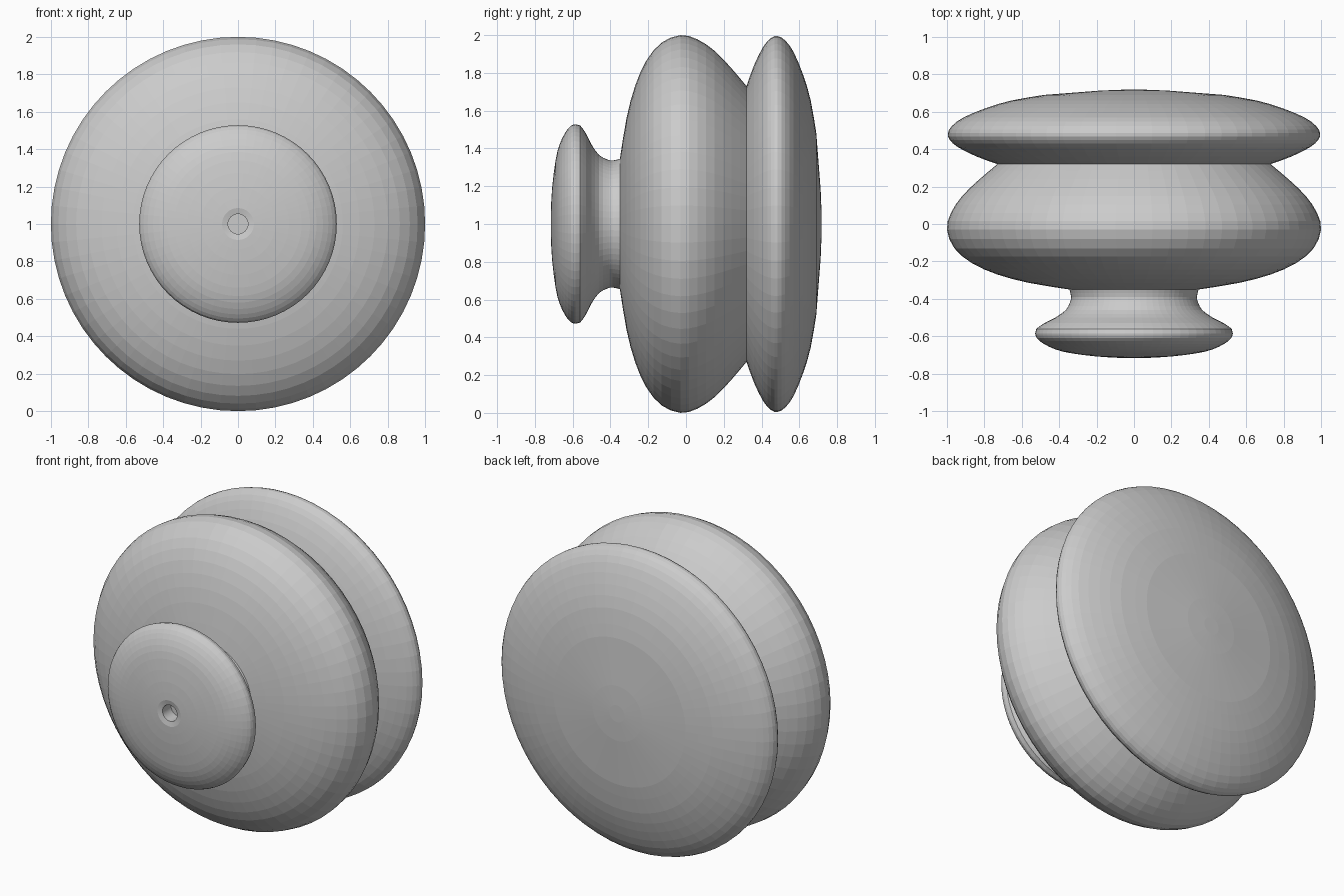
import bpy, bmesh
from math import cos, sin, pi

if "Cube" in bpy.data.objects:
    bpy.data.objects.remove(bpy.data.objects["Cube"])

SEG = 64
AXIS_Z = 1.0


def smooth_profile(pts, steps=2):
    """Catmull-Rom refinement of a (y, radius) profile."""
    out = []
    for i in range(len(pts) - 1):
        a, b, c, d = (pts[max(i - 1, 0)], pts[i], pts[i + 1],
                      pts[min(i + 2, len(pts) - 1)])
        for s in range(steps):
            t = s / steps
            out.append(tuple(0.5 * (2 * q + (r - p) * t
                             + (2 * p - 5 * q + 4 * r - w) * t * t
                             + (3 * q - p - 3 * r + w) * t ** 3)
                             for p, q, r, w in zip(a, b, c, d)))
    return out + [pts[-1]]


def lathe(name, profile, cap_start=False, cap_end=False):
    """Spin a front-to-back profile about the y-parallel axis."""
    bm = bmesh.new()
    rings = [[bm.verts.new((r * cos(2 * pi * k / SEG), y,
                            AXIS_Z + r * sin(2 * pi * k / SEG)))
              for k in range(SEG)] for y, r in profile]
    for a, b in zip(rings, rings[1:]):
        for k in range(SEG):
            n = (k + 1) % SEG
            bm.faces.new((a[k], a[n], b[n], b[k]))
    if cap_start:
        bm.faces.new(rings[0][::-1])
    if cap_end:
        bm.faces.new(rings[-1])
    bm.normal_update()
    # make every face point outward (first cap excluded from guesswork)
    bmesh.ops.recalc_face_normals(bm, faces=bm.faces)
    mesh = bpy.data.meshes.new(name)
    bm.to_mesh(mesh)
    bm.free()
    obj = bpy.data.objects.new(name, mesh)
    bpy.context.collection.objects.link(obj)
    return obj


# Front knob: small pin hole, domed face, rim and concave neck
hole = [(-0.62, 0.053), (-0.708, 0.053)]
face = smooth_profile([(-0.715, 0.085), (-0.708, 0.2), (-0.69, 0.34),
                       (-0.67, 0.42), (-0.64, 0.483), (-0.61, 0.52),
                       (-0.585, 0.528)])
neck = smooth_profile([(-0.56, 0.522), (-0.53, 0.48), (-0.50, 0.42),
                       (-0.46, 0.365), (-0.42, 0.343), (-0.39, 0.336),
                       (-0.35, 0.345)])
lathe("knob", hole + face + neck, cap_start=True, cap_end=True)

# Main rounded body
body = smooth_profile([(-0.35, 0.345), (-0.315, 0.56), (-0.27, 0.73),
                       (-0.21, 0.865), (-0.13, 0.96), (-0.03, 1.0),
                       (0.06, 0.978), (0.15, 0.918), (0.24, 0.825),
                       (0.32, 0.73)])
lathe("body", body, cap_start=True, cap_end=True)

# Thinner rear flange with a shallow domed back
flange = smooth_profile([(0.32, 0.73), (0.36, 0.84), (0.41, 0.94),
                         (0.45, 0.985), (0.485, 0.995), (0.525, 0.972),
                         (0.57, 0.91), (0.62, 0.79), (0.66, 0.655),
                         (0.69, 0.48)])
flange += [(0.713, 0.18), (0.718, 0.055)]
lathe("rear_flange", flange, cap_start=True, cap_end=True)
